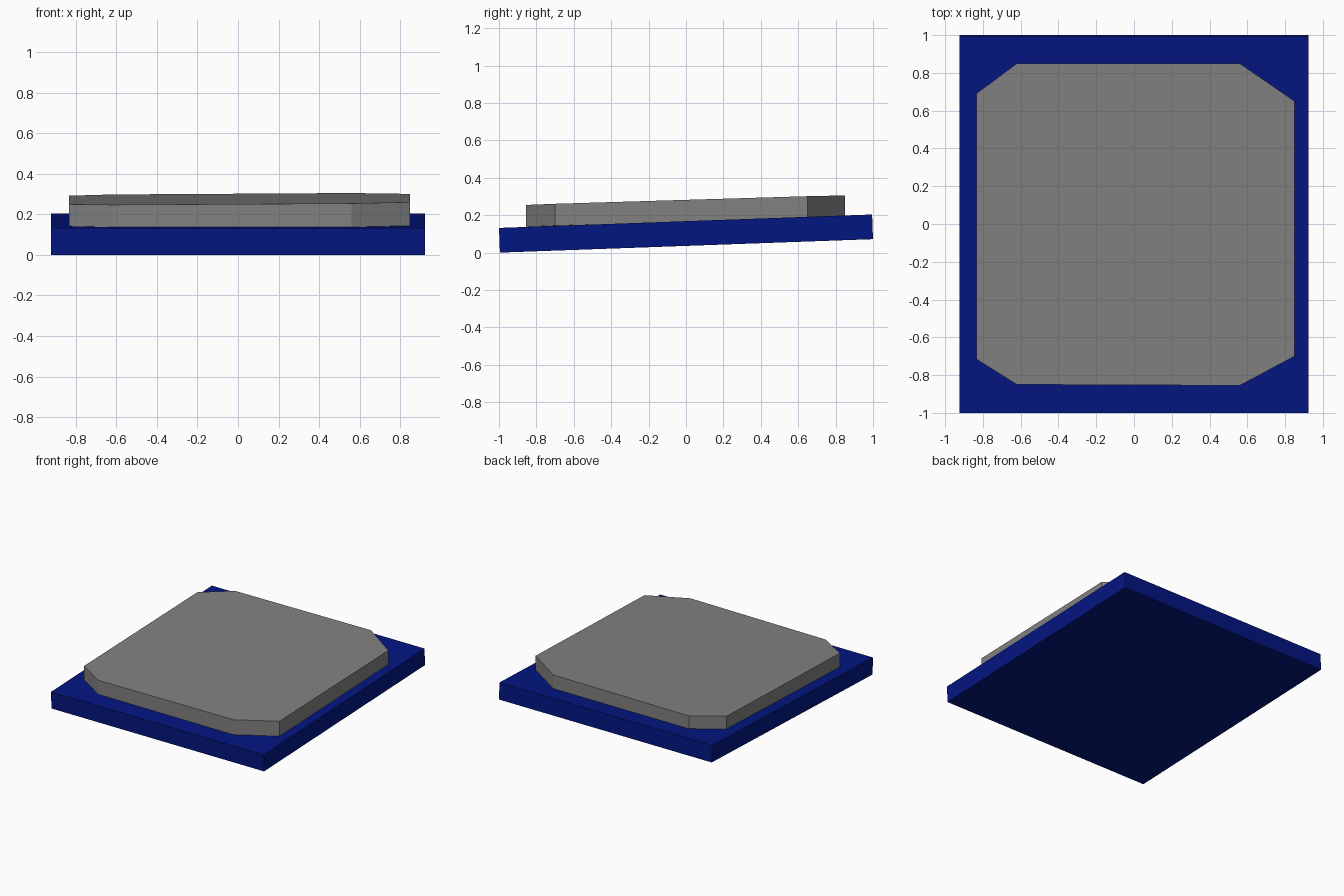
import bpy, bmesh, math

if "Cube" in bpy.data.objects:
    bpy.data.objects.remove(bpy.data.objects["Cube"])


def paint(obj, name, color):
    mat = bpy.data.materials.new(name)
    mat.diffuse_color = (*color, 1)
    mat.use_nodes = True
    mat.node_tree.nodes["Principled BSDF"].inputs["Base Color"].default_value = mat.diffuse_color
    obj.data.materials.append(mat)


def prism(name, outline, bottom, top):
    """Closed prism over an outline, with sloped lower and upper faces."""
    bm = bmesh.new()
    lower = [bm.verts.new((x, y, bottom(x, y))) for x, y in outline]
    upper = [bm.verts.new((x, y, top(x, y))) for x, y in outline]
    bm.faces.new(lower[::-1])
    bm.faces.new(upper)
    for i in range(len(outline)):
        bm.faces.new((lower[i - 1], lower[i], upper[i], upper[i - 1]))
    mesh = bpy.data.meshes.new(name)
    bm.to_mesh(mesh)
    bm.free()
    obj = bpy.data.objects.new(name, mesh)
    bpy.context.collection.objects.link(obj)
    return obj


# Blue base slab, tilted up towards the back
bpy.ops.mesh.primitive_cube_add(size=1, location=(0, 0, 0.102),
                                rotation=(math.atan(0.036), 0, 0))
base = bpy.context.object
base.name = "base_slab"
base.scale = (1.846, 1.996, 0.132)
paint(base, "deep_blue", (0.001, 0.008, 0.22))

# Grey plate with cut corners, resting on the slab
outline = [(-0.62, -0.85), (0.56, -0.855), (0.85, -0.70), (0.85, 0.65),
           (0.56, 0.85), (-0.62, 0.85), (-0.835, 0.69), (-0.835, -0.715)]


def plate_top(x, y):
    return 0.277 + 0.030 * y + 0.006 * x


plate = prism("cut_corner_plate", outline,
              lambda x, y: plate_top(x, y) - 0.117, plate_top)
paint(plate, "mid_grey", (0.22, 0.22, 0.22))
